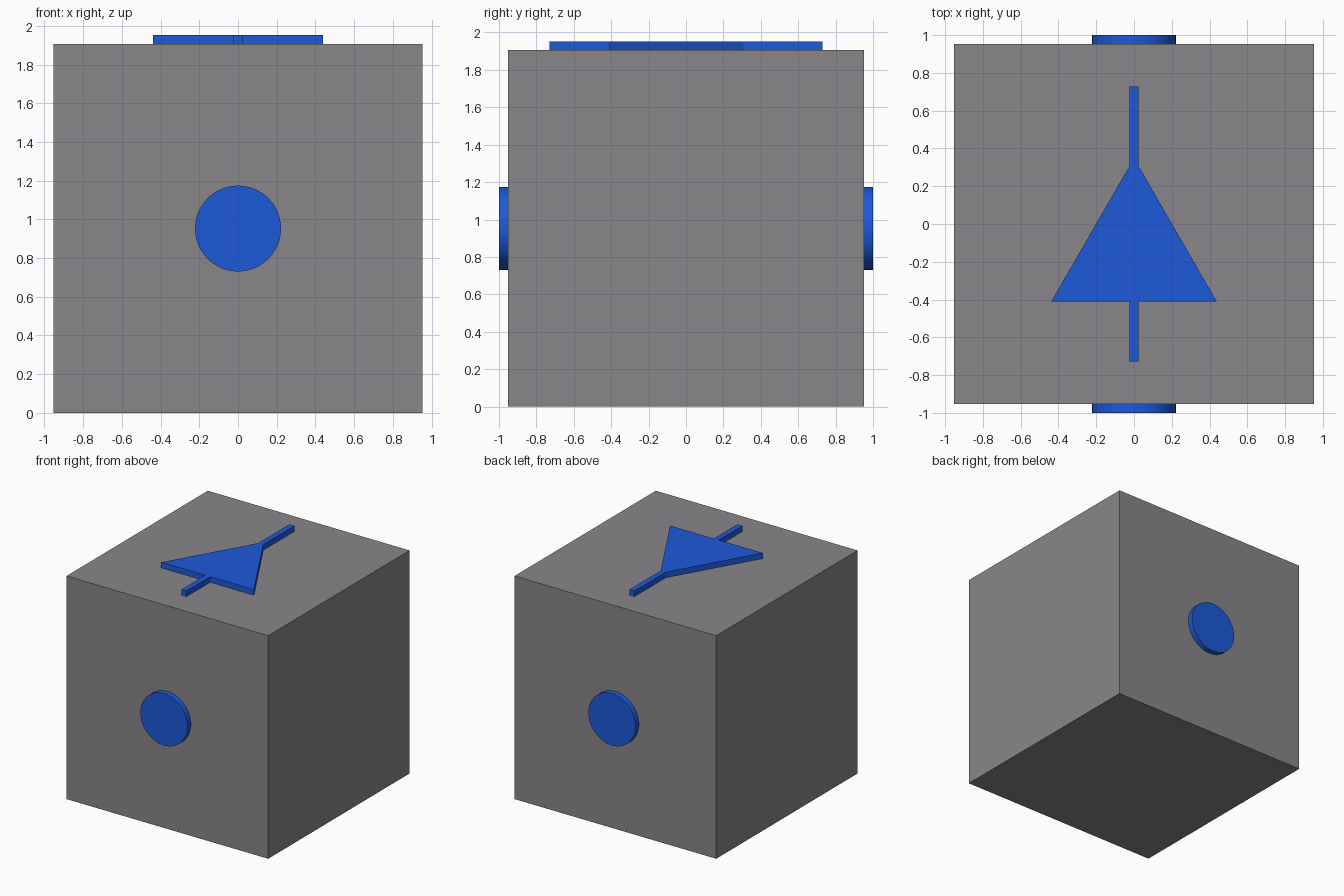
import bpy, bmesh
from math import radians

if "Cube" in bpy.data.objects:
    bpy.data.objects.remove(bpy.data.objects["Cube"])

S = 1.905          # cube side
H = S / 2
T = 0.0476         # raised detail thickness


def material(name, rgb):
    mat = bpy.data.materials.new(name)
    mat.diffuse_color = (*rgb, 1)
    mat.use_nodes = True
    mat.node_tree.nodes["Principled BSDF"].inputs["Base Color"].default_value = mat.diffuse_color
    return mat


blue = material("blue", (0.012, 0.1, 0.7))
dark_grey = material("dark_grey", (0.25, 0.24, 0.25))

# Main cube body
bpy.ops.mesh.primitive_cube_add(size=S, location=(0, 0, H))
body = bpy.context.object
body.name = "body"
body.data.materials.append(dark_grey)

# Round ports on the front and back faces
for name, side in (("front_port", -1), ("back_port", 1)):
    bpy.ops.mesh.primitive_cylinder_add(
        vertices=48, radius=0.222, depth=T,
        location=(0, side * (H + T / 2), H), rotation=(radians(90), 0, 0))
    port = bpy.context.object
    port.name = name
    port.data.materials.append(blue)
    bpy.ops.object.shade_smooth_by_angle(angle=radians(30))

# Raised arrow on top: half profile mirrored, then extruded
half = [(0.024, -0.729), (0.024, -0.41), (0.438, -0.41), (0.024, 0.307), (0.024, 0.729)]
outline = half + [(-x, y) for x, y in reversed(half)]
bm = bmesh.new()
face = bm.faces.new([bm.verts.new((x, y, S)) for x, y in outline])
top = bmesh.ops.extrude_face_region(bm, geom=[face], use_keep_orig=True)
bmesh.ops.translate(bm, vec=(0, 0, T),
                    verts=[g for g in top["geom"] if isinstance(g, bmesh.types.BMVert)])
bmesh.ops.recalc_face_normals(bm, faces=bm.faces)
mesh = bpy.data.meshes.new("top_arrow")
bm.to_mesh(mesh)
bm.free()
mesh.materials.append(blue)
bpy.context.collection.objects.link(bpy.data.objects.new("top_arrow", mesh))
